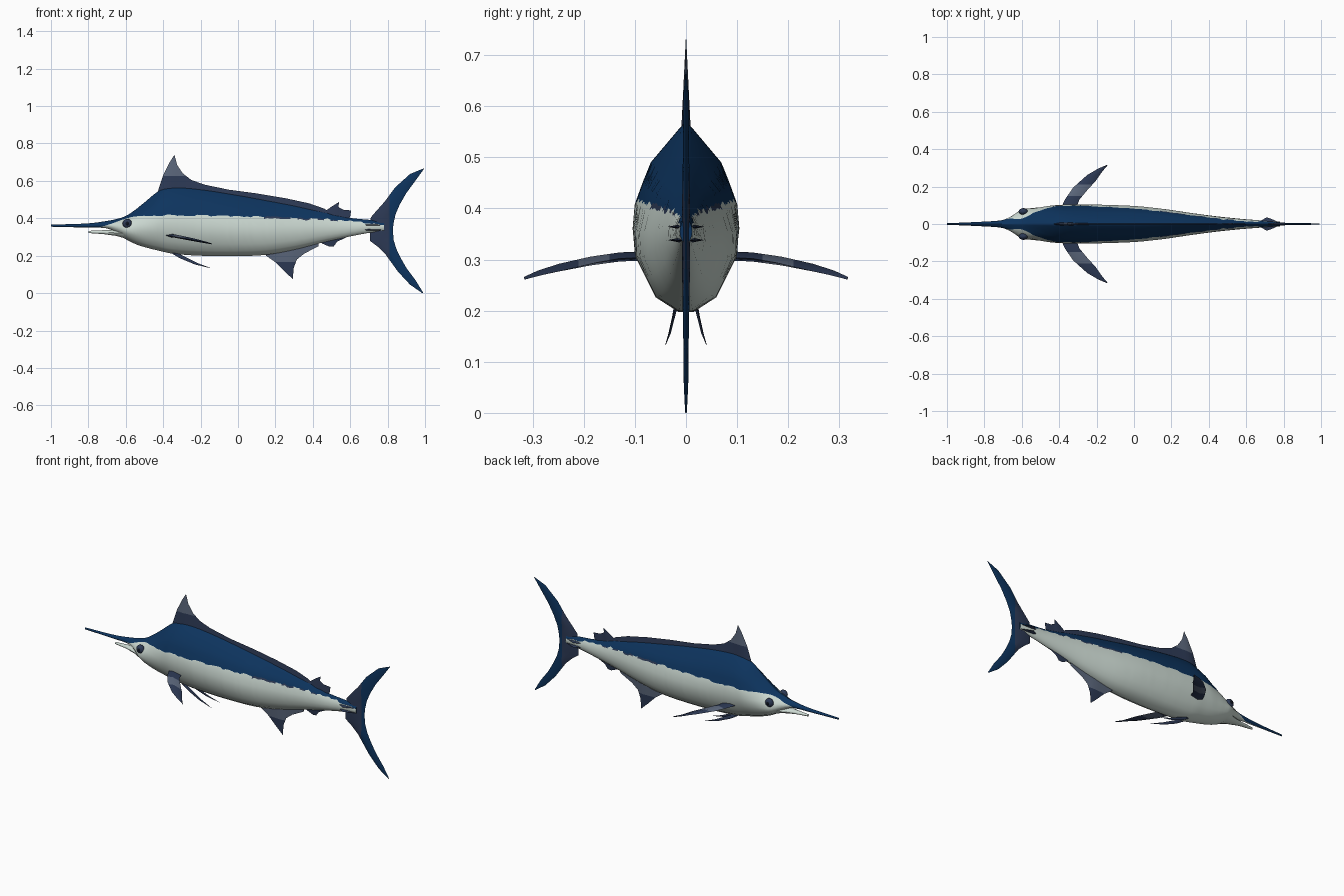
import bpy, bmesh, math, random
from mathutils import Vector

if "Cube" in bpy.data.objects:
    bpy.data.objects.remove(bpy.data.objects["Cube"])

random.seed(4)


def material(name, rgb):
    m = bpy.data.materials.new(name)
    m.diffuse_color = (*rgb, 1)
    m.use_nodes = True
    m.node_tree.nodes["Principled BSDF"].inputs["Base Color"].default_value = m.diffuse_color
    return m


BLUE = material("deep_blue", (0.004, 0.034, 0.112))
PALE = material("pale_belly", (0.60, 0.69, 0.64))
SLATE = material("dark_slate", (0.026, 0.042, 0.092))
GREY = material("grey_slate", (0.105, 0.135, 0.20))
BLACK = material("pupil_black", (0.004, 0.006, 0.012))


def finish(name, bm, mats, rule=None, angle=40):
    bmesh.ops.remove_doubles(bm, verts=bm.verts, dist=0.0002)
    bmesh.ops.recalc_face_normals(bm, faces=bm.faces)
    if rule:
        for f in bm.faces:
            f.material_index = rule(f.calc_center_median())
    mesh = bpy.data.meshes.new(name)
    bm.to_mesh(mesh)
    bm.free()
    for m in mats:
        mesh.materials.append(m)
    ob = bpy.data.objects.new(name, mesh)
    bpy.context.collection.objects.link(ob)
    bpy.ops.object.select_all(action='DESELECT')
    ob.select_set(True)
    bpy.context.view_layer.objects.active = ob
    bpy.ops.object.shade_smooth_by_angle(angle=math.radians(angle))
    return ob


def loft(rings, mat_of=None):
    """Skin closed rings and cap both ends; mat_of(ring, side) picks the colour."""
    bm = bmesh.new()
    vs = [[bm.verts.new(p) for p in r] for r in rings]
    n = len(rings[0])
    for i in range(len(vs) - 1):
        for j in range(n):
            k = (j + 1) % n
            f = bm.faces.new((vs[i][j], vs[i][k], vs[i + 1][k], vs[i + 1][j]))
            if mat_of:
                f.material_index = mat_of(i, j)
    bm.faces.new(vs[0])
    bm.faces.new(vs[-1])
    return bm


def curve(table, x, c=0):
    """Smooth interpolation of column c of a table keyed on its first column."""
    pts = [(r[0], r[c + 1]) for r in table]
    x = min(max(x, pts[0][0]), pts[-1][0])
    i = max(k for k in range(len(pts) - 1) if pts[k][0] <= x)

    def slope(k):
        a, b = pts[max(k - 1, 0)], pts[min(k + 1, len(pts) - 1)]
        return (b[1] - a[1]) / (b[0] - a[0])
    h = pts[i + 1][0] - pts[i][0]
    t = (x - pts[i][0]) / h
    return ((2*t**3 - 3*t**2 + 1) * pts[i][1] + (t**3 - 2*t**2 + t) * h * slope(i)
            + (3*t**2 - 2*t**3) * pts[i + 1][1] + (t**3 - t**2) * h * slope(i + 1))


# Body with bill: x, top, bottom, half width
BODY = [(-1, .366, .355, .004), (-.8, .373, .35, .013), (-.7, .386, .346, .022),
        (-.65, .396, .322, .045), (-.6, .412, .288, .076), (-.55, .445, .263, .084),
        (-.5, .485, .246, .09), (-.42, .548, .226, .099), (-.35, .565, .211, .102),
        (-.2, .553, .2, .102), (0, .522, .198, .096), (.15, .495, .205, .082),
        (.3, .467, .232, .06), (.45, .434, .27, .04), (.6, .402, .303, .025),
        (.7, .392, .322, .018), (.78, .383, .332, .012)]
LINE = [(-1, .35), (-.76, .35), (-.68, .37), (-.62, .392), (-.55, .41), (-.4, .416),
        (0, .411), (.4, .40), (.6, .386), (.78, .365)]
SECTION = [(0, .15), (.085, .6), (.31, .98), (.45, 1.02), (.56, .98), (.78, .7), (.985, .1), (1, .03)]


def section(v):
    for (a, wa), (b, wb) in zip(SECTION, SECTION[1:]):
        if v <= b:
            return wa + (wb - wa) * (v - a) / (b - a)
    return SECTION[-1][1]


N = 100
rings = []
for i in range(N + 1):
    x = -1 + 1.78 * i / N
    top, bot, w = (curve(BODY, x, c) for c in range(3))
    line = curve(LINE, x) + (random.uniform(-.005, .005) if x > -.5 else 0)
    s = min(max((line - bot) / (top - bot), .02), .92)
    vs = [s * k for k in (0, .13, .3, .5, .75, .95, 1)] + [s + (1 - s) * k for k in (.25, .5, .75, .96, 1)]
    half = [(x, w * section(v), bot + (top - bot) * v) for v in vs]
    rings.append(half + [(x, -y, z) for x, y, z in reversed(half)])
patch = [random.random() < .3 and i > 30 for i in range(N + 1)]


def body_colour(i, j):
    j = min(j, 22 - j) if j < 23 else 0
    if j == 5:
        return 2 if patch[i // 2] else 1
    return 0 if j > 5 else 1


finish("body", loft(rings, body_colour), [BLUE, PALE, SLATE], angle=50)

# Lower jaw: x, centre z, half height, half width
jaw = [(-.8, .327, .006, .006), (-.72, .326, .011, .016), (-.65, .322, .017, .036),
       (-.6, .318, .028, .06), (-.53, .315, .03, .07)]
finish("lower_jaw", loft([[(x, w * math.cos(a), z + h * math.sin(a))
       for a in (math.tau * k / 10 for k in range(10))] for x, z, h, w in jaw]), [PALE], angle=50)


def fin(name, pairs, thick, mats, ridge=.4, normal=(0, 1, 0), cuts=(), rule=None):
    """Thin blade skinned between paired edge points, thickest along a ridge."""
    rs = []
    longest = max((Vector(b) - Vector(a)).length for a, b in pairs)
    for a, b in pairs:
        a, b = Vector(a), Vector(b)
        off = Vector(normal) * thick * ((b - a).length / longest) ** .5
        mid = a.lerp(b, ridge)
        rs.append([a, mid + off, b, mid - off])
    bm = loft(rs)
    for co, no in cuts:
        bmesh.ops.bisect_plane(bm, geom=bm.verts[:] + bm.edges[:] + bm.faces[:],
                               plane_co=co, plane_no=no)
    return finish(name, bm, mats, rule)


def flat(rows):
    return [((a, 0, b), (c, 0, d)) for a, b, c, d in rows]


# Fins on the centre line: root x, root z, edge x, edge z
fin("dorsal_fin", flat([(-.43, .53, -.425, .555), (-.41, .54, -.40, .63), (-.39, .545, -.365, .70),
    (-.37, .55, -.34, .74), (-.34, .55, -.325, .685), (-.30, .55, -.295, .64), (-.25, .545, -.25, .605),
    (-.18, .54, -.18, .58), (-.05, .52, -.05, .553), (.1, .49, .1, .533), (.25, .465, .25, .508),
    (.38, .44, .38, .48), (.46, .425, .46, .452), (.5, .415, .5, .425)]),
    .009, [SLATE, GREY], ridge=.05, cuts=[((0, 0, .625), (0, 0, 1))], rule=lambda c: int(c.z > .625))
fin("second_dorsal_fin", flat([(.46, .42, .465, .437), (.49, .41, .50, .462), (.51, .41, .54, .487),
    (.53, .405, .537, .46), (.55, .40, .562, .446), (.57, .40, .605, .442), (.59, .39, .60, .41)]),
    .005, [SLATE], ridge=.05)
fin("anal_fin", flat([(.14, .215, .15, .2), (.20, .22, .20, .165), (.24, .225, .25, .115),
    (.27, .235, .293, .075), (.30, .24, .298, .135), (.33, .25, .315, .18), (.37, .26, .355, .212),
    (.43, .28, .43, .25)]), .006, [GREY, SLATE], ridge=.05,
    cuts=[((0, 0, .165), (0, 0, 1))], rule=lambda c: int(c.z < .165))
fin("second_anal_fin", flat([(.44, .28, .45, .265), (.48, .29, .49, .248), (.51, .295, .512, .25),
    (.53, .305, .53, .275), (.55, .31, .58, .298), (.58, .315, .575, .30)]), .005, [SLATE], ridge=.05)

# Crescent tail: leading edge paired with trailing edge
fin("tail_fin", flat([(.993, .667, .995, .665), (.92, .637, .95, .603), (.84, .565, .90, .535),
    (.785, .49, .864, .472), (.737, .436, .842, .42), (.71, .405, .831, .37), (.705, .345, .828, .335),
    (.705, .28, .832, .285), (.745, .25, .845, .24), (.785, .212, .866, .195), (.855, .115, .90, .135),
    (.92, .045, .95, .068), (.985, .0, .99, .002)]), .008, [SLATE, BLUE],
    cuts=[((.81, 0, 0), (1, 0, 0))], rule=lambda c: int(c.x > .81))

for side, s in (("left", 1), ("right", -1)):
    # Pectoral fins with a grey middle band
    rows = [(-.39, .085, -.31, .085, .306), (-.37, .13, -.292, .13, .304), (-.325, .195, -.255, .175, .296),
            (-.25, .262, -.205, .23, .283), (-.19, .297, -.17, .28, .272), (-.142, .317, -.14, .315, .263)]
    fin(f"{side}_pectoral_fin", [((a, s * b, z + .003), (c, s * d, z - .002)) for a, b, c, d, z in rows],
        .009, [SLATE, GREY], normal=(0, 0, 1),
        cuts=[((0, s * .15, 0), (0, 1, 0)), ((0, s * .21, 0), (0, 1, 0))],
        rule=lambda c: int(.15 < abs(c.y) < .21))
    # Pelvic fins
    rows = [(-.37, .018, .222, -.32, .212), (-.31, .024, .186, -.285, .195),
            (-.23, .032, .153, -.215, .16), (-.146, .04, .133, -.145, .134)]
    fin(f"{side}_pelvic_fin", [((a, s * y, z), (c, s * y, d)) for a, y, z, c, d in rows], .004, [SLATE])
    # Paired keels at the tail root
    for k, z in (("upper", .364), ("lower", .338)):
        fin(f"{side}_{k}_keel", [((.67, s * .012, z), (.671, s * .014, z)),
            ((.69, s * .008, z), (.71, s * .036, z)), ((.73, s * .005, z), (.735, s * .027, z)),
            ((.77, s * .003, z), (.775, s * .009, z))], .005, [SLATE], ridge=.1, normal=(0, 0, 1))
    # Eyes with a dark pupil
    for part, r, y, m in (("eye", .025, .066, SLATE), ("pupil", .013, .076, BLACK)):
        bm = bmesh.new()
        bmesh.ops.create_uvsphere(bm, u_segments=16, v_segments=10, radius=r)
        for v in bm.verts:
            v.co = Vector((v.co.x - .592, v.co.y * .7 + s * y, v.co.z + .372))
        finish(f"{side}_{part}", bm, [m], angle=60)
